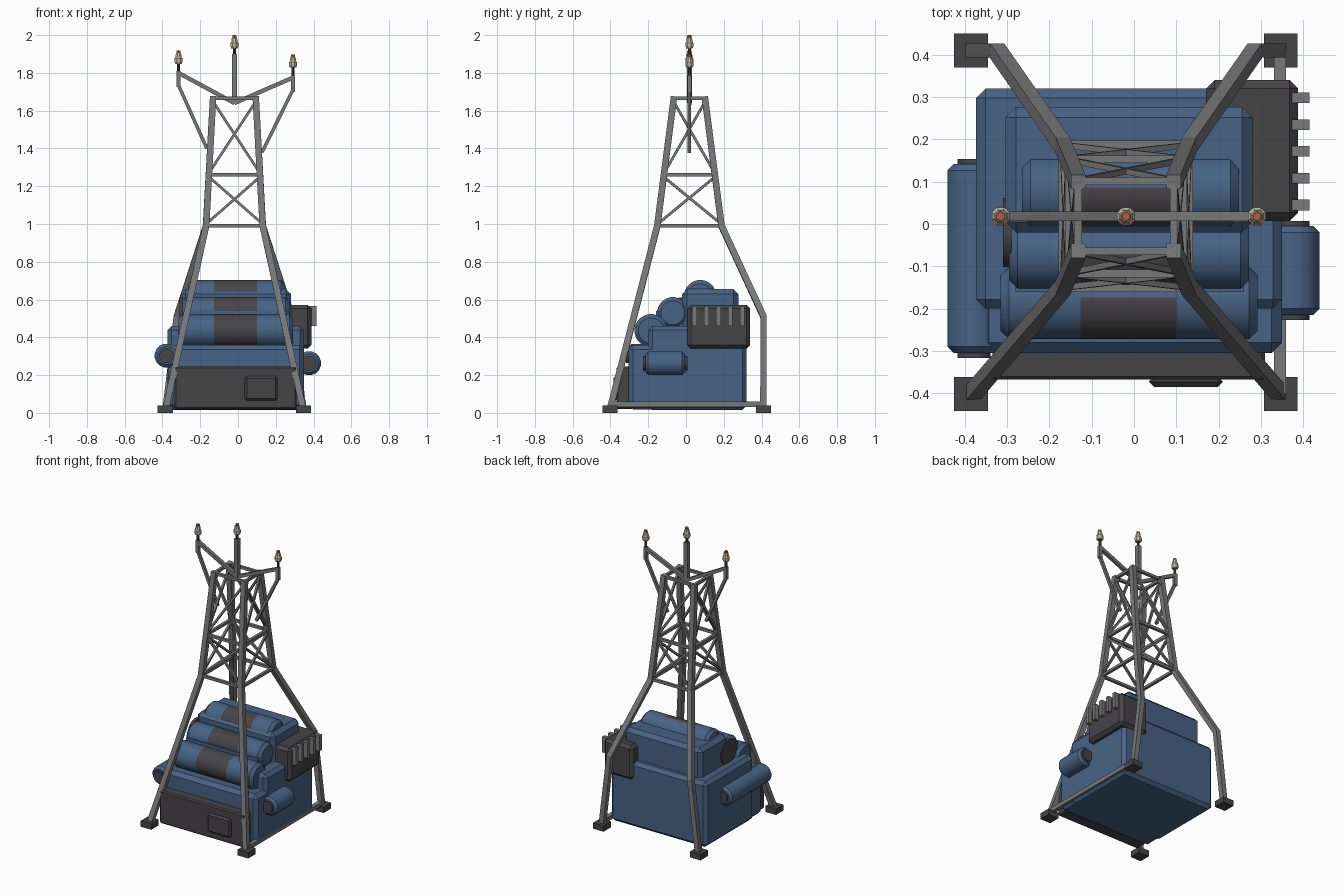
import bpy, bmesh, math
from mathutils import Vector, Matrix

if "Cube" in bpy.data.objects:
    bpy.data.objects.remove(bpy.data.objects["Cube"])


def material(name, rgb):
    m = bpy.data.materials.new(name)
    m.diffuse_color = (*rgb, 1)
    m.use_nodes = True
    m.node_tree.nodes["Principled BSDF"].inputs["Base Color"].default_value = m.diffuse_color
    return m


BLUE = material("blue_paint", (0.062, 0.125, 0.235))
DARK = material("dark_casing", (0.062, 0.058, 0.062))
GREY = material("grey_steel", (0.19, 0.19, 0.19))
CREAM = material("cream_ceramic", (0.56, 0.50, 0.39))
RED = material("red_lamp", (0.45, 0.11, 0.05))


def finish(name, bm, *mats, smooth=False):
    bmesh.ops.recalc_face_normals(bm, faces=bm.faces)
    me = bpy.data.meshes.new(name)
    bm.to_mesh(me)
    bm.free()
    for m in mats:
        me.materials.append(m)
    ob = bpy.data.objects.new(name, me)
    bpy.context.collection.objects.link(ob)
    if smooth:
        bpy.ops.object.select_all(action='DESELECT')
        ob.select_set(True)
        bpy.context.view_layer.objects.active = ob
        bpy.ops.object.shade_smooth_by_angle(angle=math.radians(30))
    return ob


def box(name, x, y, z, mat, bevel=0.0):
    bm = bmesh.new()
    bmesh.ops.create_cube(bm, size=1)
    for v in bm.verts:
        v.co = Vector([r[0] + (c + 0.5) * (r[1] - r[0]) for c, r in zip(v.co, (x, y, z))])
    if bevel:
        bmesh.ops.bevel(bm, geom=bm.edges[:], offset=bevel, segments=1, affect='EDGES')
    return finish(name, bm, mat)


def beams(name, paths, width, mat):
    """Square bars along polylines, with mitred joints."""
    bm = bmesh.new()
    h = width / 2
    for path in paths:
        pts = [Vector(p) for p in path]
        dirs = [(b - a).normalized() for a, b in zip(pts, pts[1:])]
        ref = Vector((0, 1, 0)) if abs(dirs[0].y) < 0.8 else Vector((1, 0, 0))
        rings = []
        for i, p in enumerate(pts):
            d = (dirs[max(i - 1, 0)] + dirs[min(i, len(dirs) - 1)]).normalized()
            u = ref.cross(d).normalized()
            w = d.cross(u)
            rings.append([bm.verts.new(p + u * a * h + w * b * h)
                          for a, b in ((-1, -1), (1, -1), (1, 1), (-1, 1))])
        for a, b in zip(rings, rings[1:]):
            for i in range(4):
                bm.faces.new((a[i], a[(i + 1) % 4], b[(i + 1) % 4], b[i]))
        bm.faces.new(rings[0])
        bm.faces.new(rings[-1])
    return finish(name, bm, mat)


def lathe(name, profile, axis, origin, mats, sides=24, rule=None):
    """Closed turned shape: profile of (distance along axis, radius)."""
    bm = bmesh.new()
    rot = Vector((0, 0, 1)).rotation_difference(Vector(axis)).to_matrix()
    rings = []
    for t, r in profile:
        rings.append([bm.verts.new(rot @ Vector((r * math.cos(k), r * math.sin(k), t)) + Vector(origin))
                      for k in (2 * math.pi * (i + 0.5) / sides for i in range(sides))])
    for a, b in zip(rings, rings[1:]):
        for i in range(sides):
            bm.faces.new((a[i], a[(i + 1) % sides], b[(i + 1) % sides], b[i]))
    bm.faces.new(rings[0])
    bm.faces.new(rings[-1])
    if rule:
        for f in bm.faces:
            f.material_index = rule(f.calc_center_median())
    return finish(name, bm, *mats, smooth=sides > 8)


# Machine housing
box("main_housing", (-0.373, 0.35), (-0.20, 0.32), (0.015, 0.46), BLUE, 0.022)
box("front_housing", (-0.368, 0.35), (-0.305, 0.10), (0.018, 0.36), BLUE, 0.025)
box("upper_housing", (-0.304, 0.28), (-0.02, 0.277), (0.40, 0.655), BLUE, 0.025)
box("cylinder_step", (-0.28, 0.26), (-0.16, 0.02), (0.40, 0.54), BLUE)
box("front_panel", (-0.335, 0.31), (-0.368, -0.28), (0.02, 0.245), DARK, 0.008)
box("panel_hatch", (0.035, 0.21), (-0.385, -0.36), (0.065, 0.195), DARK, 0.012)

# Radiator on the right rear corner
box("radiator", (0.17, 0.388), (0.007, 0.34), (0.34, 0.572), DARK, 0.02)
for i in range(5):
    y = 0.045 + i * 0.0633
    box(f"radiator_fin_{i + 1}", (0.36, 0.415), (y - 0.0125, y + 0.0125), (0.46, 0.567), GREY)

# Three stacked drums with dark front bands
for name, x0, x1, y, z, r in (("front_drum", -0.315, 0.292, -0.185, 0.435, 0.088),
                              ("middle_drum", -0.295, 0.272, -0.07, 0.53, 0.083),
                              ("top_drum", -0.265, 0.248, 0.075, 0.618, 0.086)):
    lathe(name, [(x0, r - 0.02), (x0 + 0.02, r), (-0.126, r), (0.1, r), (x1 - 0.02, r), (x1, r - 0.02)],
          (1, 0, 0), (0, y, z), (BLUE, DARK),
          rule=lambda c, y=y: int(abs(c.x + 0.013) < 0.02 and c.y < y + 0.015))
lathe("middle_drum_cap", [(-0.31, 0.082), (-0.29, 0.082)], (1, 0, 0), (0, -0.02, 0.53), (DARK,))

# Side tanks with dark end plugs
for name, x, z, y0, y1 in (("left_tank", -0.378, 0.303, -0.305, 0.142),
                           ("right_tank", 0.376, 0.263, -0.215, -0.005)):
    r = 0.064
    lathe(name, [(y0, r - 0.015), (y0 + 0.015, r), (y1 - 0.015, r), (y1, r - 0.015)],
          (0, 1, 0), (x, 0, z), (BLUE,), 16)
    lathe(name + "_plugs", [(y0 - 0.012, 0.04), (y1 + 0.012, 0.04)], (0, 1, 0), (x, 0, z), (DARK,), 16)

# Tower: corner positions by height, centred on CX, CY
CX, CY = -0.019, 0.018


def corner(sx, sy, z):
    t = (z - 0.99) / (1.67 - 0.99)
    return Vector((CX + sx * (0.150 - 0.037 * t), CY + sy * (0.170 - 0.088 * t), z))


legs = []
for s in (-1, 1):
    legs.append([corner(s, -1, 1.675), corner(s, -1, 0.99), (CX + s * 0.364, -0.402, 0.02)])
    legs.append([corner(s, 1, 1.675), corner(s, 1, 0.99),
                 (CX + s * 0.305, 0.41, 0.51), (CX + s * 0.364, 0.41, 0.02)])
beams("tower_legs", legs, 0.034, GREY)

for sx in (-1, 1):
    for sy, y in ((-1, -0.402), (1, 0.41)):
        x = CX + sx * 0.366
        box(f"foot_{'left' if sx < 0 else 'right'}_{'front' if sy < 0 else 'back'}",
            (x - 0.04, x + 0.04), (y - 0.04, y + 0.04), (0, 0.04), DARK)
beams("ground_rail", [[(0.345, -0.402, 0.046), (0.345, 0.41, 0.046)]], 0.028, GREY)

# Horizontal rings and crossed braces on all four sides
ring = [(-1, -1), (1, -1), (1, 1), (-1, 1)]
sides = list(zip(ring, ring[1:] + ring[:1]))
beams("tower_rings", [[corner(*a, z), corner(*b, z)] for z in (0.99, 1.26, 1.665) for a, b in sides],
      0.018, GREY)
beams("tower_braces", [[corner(*p, lo), corner(*q, hi)]
                       for lo, hi in ((1.0, 1.25), (1.27, 1.65))
                       for a, b in sides for p, q in ((a, b), (b, a))], 0.014, GREY)

# Arms, struts and mast
LX, RX = -0.315, 0.291
beams("cross_arms", [[(LX, CY, 1.80), (CX, CY, 1.64)], [(RX, CY, 1.775), (CX, CY, 1.64)]], 0.022, GREY)
beams("arm_posts", [[(LX, CY, 1.725), (LX, CY, 1.81)], [(RX, CY, 1.70), (RX, CY, 1.785)]], 0.022, GREY)
beams("arm_struts", [[(LX, CY, 1.735), (-0.165, CY, 1.40)], [(RX, CY, 1.71), (0.127, CY, 1.38)]], 0.018, GREY)
beams("mast", [[(CX, CY, 1.64), (CX, CY, 1.90)]], 0.028, GREY)

# Insulators with lamp tips
for name, x, z in (("left", LX, 1.918), ("centre", CX, 2.0), ("right", RX, 1.898)):
    o = (x, CY, z)
    lathe(name + "_rod", [(-0.14, 0.009), (-0.06, 0.009)], (0, 0, 1), o, (DARK,), 8)
    lathe(name + "_insulator", [(-0.07, 0.018), (-0.06, 0.023), (-0.042, 0.023), (-0.036, 0.018),
                                (-0.014, 0.015), (-0.012, 0.012)], (0, 0, 1), o, (CREAM,), 8)
    lathe(name + "_lamp", [(-0.014, 0.012), (0, 0.011)], (0, 0, 1), o, (RED,), 6)
